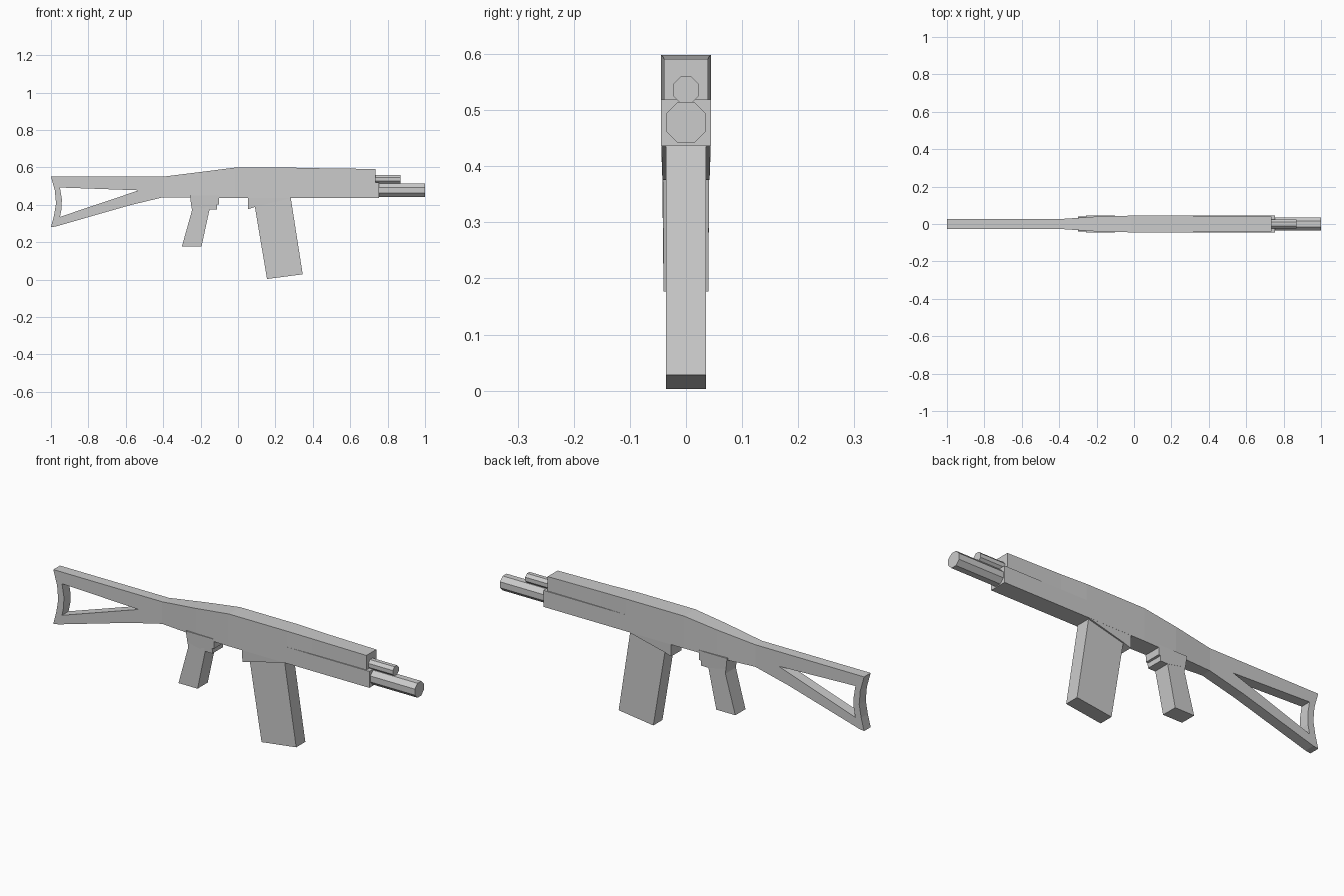
import bpy, bmesh, math
from mathutils import Matrix

if "Cube" in bpy.data.objects:
    bpy.data.objects.remove(bpy.data.objects["Cube"])


def finish(name, bm):
    bmesh.ops.recalc_face_normals(bm, faces=bm.faces)
    mesh = bpy.data.meshes.new(name)
    bm.to_mesh(mesh)
    bm.free()
    ob = bpy.data.objects.new(name, mesh)
    bpy.context.collection.objects.link(ob)
    return ob


def slab(name, profile):
    """Side profile of (x, z, half width), mirrored across y = 0."""
    bm = bmesh.new()
    sides = [[bm.verts.new((x, s * w, z)) for x, z, w in profile] for s in (-1, 1)]
    a, b = sides
    n = len(profile)
    bm.faces.new(a)
    bm.faces.new(b[::-1])
    for i in range(n):
        j = (i + 1) % n
        bm.faces.new((a[i], b[i], b[j], a[j]))
    return finish(name, bm)


def loft(name, sections):
    """Rectangular sections of (x, bottom, top, half width) joined along x."""
    bm = bmesh.new()
    rings = [[bm.verts.new((x, y, z)) for y, z in ((-w, lo), (w, lo), (w, hi), (-w, hi))]
             for x, lo, hi, w in sections]
    for r, q in zip(rings, rings[1:]):
        for i in range(4):
            j = (i + 1) % 4
            bm.faces.new((r[i], r[j], q[j], q[i]))
    bm.faces.new(rings[0])
    bm.faces.new(rings[-1])
    return finish(name, bm)


def octagon_tube(name, x0, x1, z, flat):
    r = flat / math.cos(math.pi / 8)
    bm = bmesh.new()
    bmesh.ops.create_cone(bm, cap_ends=True, segments=8, radius1=r, radius2=r, depth=x1 - x0)
    m = (Matrix.Translation(((x0 + x1) / 2, 0, z)) @ Matrix.Rotation(math.pi / 2, 4, 'Y')
         @ Matrix.Rotation(math.pi / 8, 4, 'Z'))
    bm.transform(m)
    return finish(name, bm)


def pierced_plate(name, loops, half):
    """Filled outline with a hole, extruded along y."""
    cu = bpy.data.curves.new(name, 'CURVE')
    cu.dimensions = '2D'
    cu.fill_mode = 'BOTH'
    cu.extrude = half
    for pts in loops:
        sp = cu.splines.new('POLY')
        sp.points.add(len(pts) - 1)
        for p, (x, z) in zip(sp.points, pts):
            p.co = (x, z, 0, 1)
        sp.use_cyclic_u = True
    tmp = bpy.data.objects.new(name + "_outline", cu)
    bpy.context.collection.objects.link(tmp)
    bpy.context.view_layer.update()
    mesh = bpy.data.meshes.new_from_object(
        tmp.evaluated_get(bpy.context.evaluated_depsgraph_get()))
    bpy.data.objects.remove(tmp)
    bm = bmesh.new()
    bm.from_mesh(mesh)
    bm.transform(Matrix.Rotation(math.pi / 2, 4, 'X'))
    bmesh.ops.remove_doubles(bm, verts=bm.verts, dist=1e-5)
    for f in bm.faces:
        f.smooth = False
    return finish(name, bm)


# Skeleton stock with curved butt
pierced_plate("stock", [
    [(-1, .55), (-.4, .55), (-.4, .44), (-.583, .396), (-.973, .284), (-1, .28),
     (-.984, .342), (-.973, .406), (-.979, .475)],
    [(-.952, .492), (-.53, .477), (-.952, .335), (-.943, .38), (-.942, .43)],
], .026)

# Receiver and upper cover
loft("receiver", [(-.4, .44, .55, .026), (-.2, .437, .575, .04), (-.02, .437, .598, .0445),
                  (.3, .437, .598, .0445)])
loft("upper_cover", [(.3, .5, .598, .0445), (.44, .5, .595, .041), (.735, .5, .591, .039)])

# Lower handguard
loft("handguard", [(.3, .437, .519, .0445), (.755, .437, .519, .0445)])

# Barrel and gas tube
octagon_tube("barrel", .7, 1.0, .478, .036)
octagon_tube("gas_tube", .7, .87, .536, .0235)

# Grip, its front collar, magazine well and magazine
slab("grip", [(-.257, .45, .043), (-.246, .37, .041), (-.3, .177, .04), (-.195, .177, .04),
              (-.15, .385, .041), (-.145, .45, .043)])
slab("grip_collar", [(-.257, .45, .0445), (-.25, .395, .042), (-.155, .375, .042),
                     (-.112, .375, .042), (-.112, .4, .043), (-.102, .402, .043),
                     (-.102, .45, .0445)])
slab("magazine_well", [(.053, .45, .0445), (.053, .376, .0415), (.09, .388, .042),
                       (.28, .435, .044), (.28, .45, .0445)])
slab("magazine", [(.08, .45, .036), (.155, .003, .036), (.346, .028, .036), (.28, .45, .036)])
